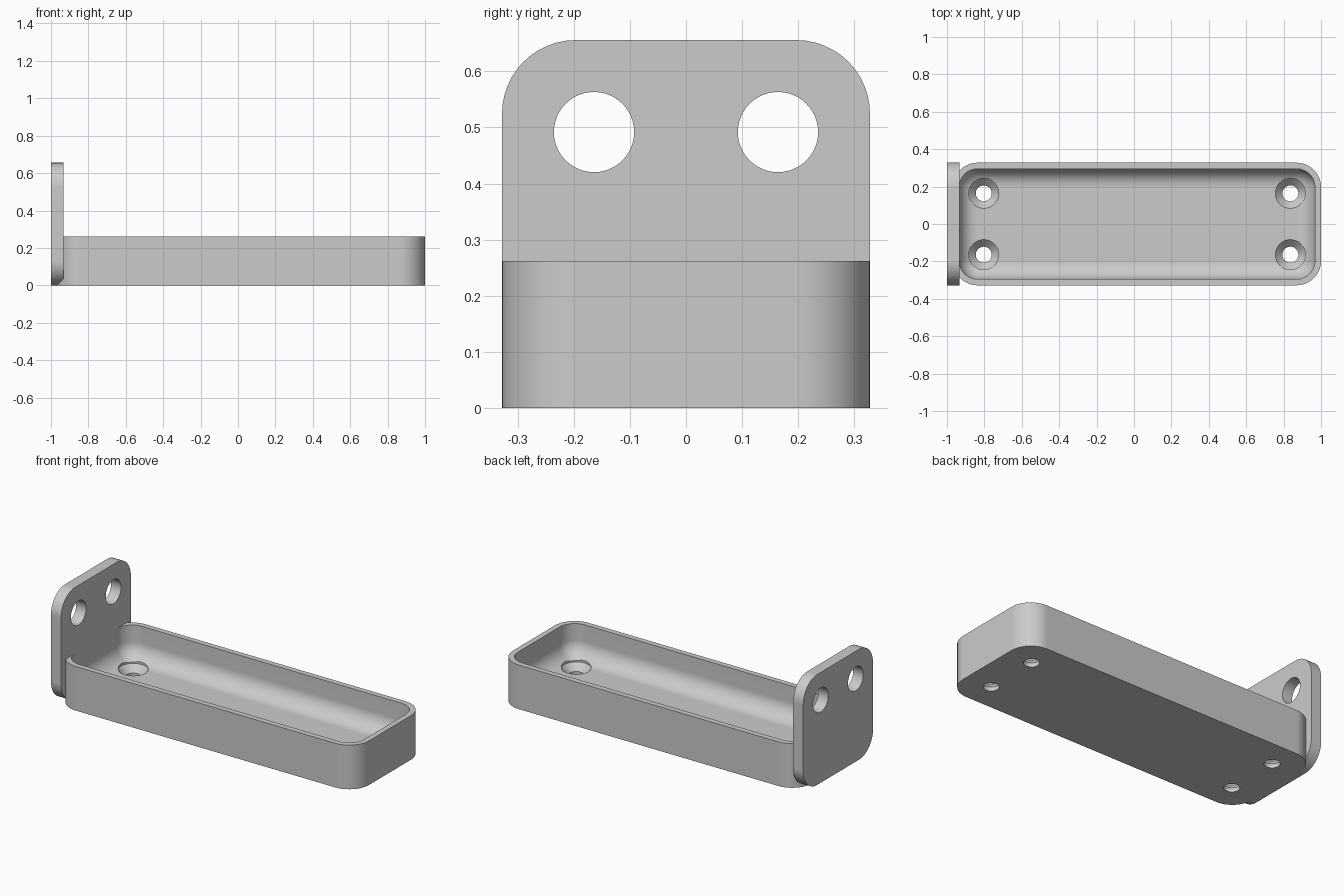
import bpy, bmesh, math
from mathutils import Matrix, Vector

cube = bpy.data.objects.get("Cube")
if cube:
    bpy.data.objects.remove(cube, do_unlink=True)

U = 2 / 61            # one design unit
STEPS = 12            # segments per quarter circle
END_X = 0.5           # tray centre, in design units

grey = bpy.data.materials.new("light_grey")
grey.use_nodes = True
grey.diffuse_color = (0.6, 0.6, 0.6, 1)
grey.node_tree.nodes["Principled BSDF"].inputs["Base Color"].default_value = (0.6, 0.6, 0.6, 1)


def add_stack(bm, half_u, half_v, levels, matrix):
    """Closed solid from rounded-rectangle loops; levels are (corner radius, height)."""
    loops = []
    for radius, height in levels:
        loop = []
        for q, (su, sv) in enumerate([(1, 1), (-1, 1), (-1, -1), (1, -1)]):
            for i in range(STEPS + 1):
                a = (q + i / STEPS) * math.pi / 2
                p = Vector((su * half_u + radius * math.cos(a),
                            sv * half_v + radius * math.sin(a), height))
                loop.append(bm.verts.new(matrix @ (p * U)))
        loops.append(loop)
    n = len(loops[0])
    for low, high in zip(loops, loops[1:]):
        for i in range(n):
            j = (i + 1) % n
            bm.faces.new((low[i], low[j], high[j], high[i]))
    bm.faces.new(loops[0][::-1])
    bm.faces.new(loops[-1])


def make_object(name, bm):
    bmesh.ops.remove_doubles(bm, verts=bm.verts, dist=1e-5)
    bmesh.ops.recalc_face_normals(bm, faces=bm.faces)
    mesh = bpy.data.meshes.new(name)
    bm.to_mesh(mesh)
    bm.free()
    mesh.materials.append(grey)
    obj = bpy.data.objects.new(name, mesh)
    bpy.context.collection.objects.link(obj)
    return obj


def drill(obj, cutter):
    """Cut the holes, drop the cutter and smooth the curved faces."""
    cutter.hide_render = True
    mod = obj.modifiers.new("holes", "BOOLEAN")
    mod.operation = "DIFFERENCE"
    mod.solver = "EXACT"
    mod.object = cutter
    bpy.ops.object.select_all(action="DESELECT")
    bpy.context.view_layer.objects.active = obj
    obj.select_set(True)
    bpy.ops.object.modifier_apply(modifier=mod.name)
    bpy.data.objects.remove(cutter, do_unlink=True)
    bpy.ops.object.shade_smooth_by_angle(angle=math.radians(30))
    weighted = obj.modifiers.new("flat_face_normals", "WEIGHTED_NORMAL")
    weighted.keep_sharp = True


# Tray: outer wall, thin rim, inner wall, then a round fillet down to the floor
centre = Matrix.Translation((END_X * U, 0, 0))
fillet = [(3 * math.cos(t), 5 - 3 * math.sin(t))
          for t in (i * math.pi / 2 / STEPS for i in range(STEPS + 1))]
bm = bmesh.new()
add_stack(bm, 26, 6, [(4, 0), (4, 8), (3, 8)] + fillet, centre)
tray = make_object("tray", bm)

# Countersunk screw holes in the tray floor
bm = bmesh.new()
for x in (-25, 25):
    for y in (-5, 5):
        add_stack(bm, 0, 0, [(1.3, -1), (1.3, 0.75), (2.45, 1.95), (2.45, 4)],
                  centre @ Matrix.Translation((x * U, y * U, 0)))
drill(tray, make_object("screw_hole_cutter", bm))

# Upright end plate with rounded corners, drawn in the yz plane
upright = Matrix(((0, 0, 1, -1), (1, 0, 0, 0), (0, 1, 0, 10 * U), (0, 0, 0, 1)))
bm = bmesh.new()
add_stack(bm, 6, 6, [(4, 0), (4, 2.02)], upright)
plate = make_object("end_plate", bm)

# Two mounting holes through the plate
bm = bmesh.new()
for y in (-5, 5):
    add_stack(bm, 0, 0, [(2.18, -1), (2.18, 3)],
              upright @ Matrix.Translation((y * U, 5 * U, 0)))
drill(plate, make_object("mounting_hole_cutter", bm))
